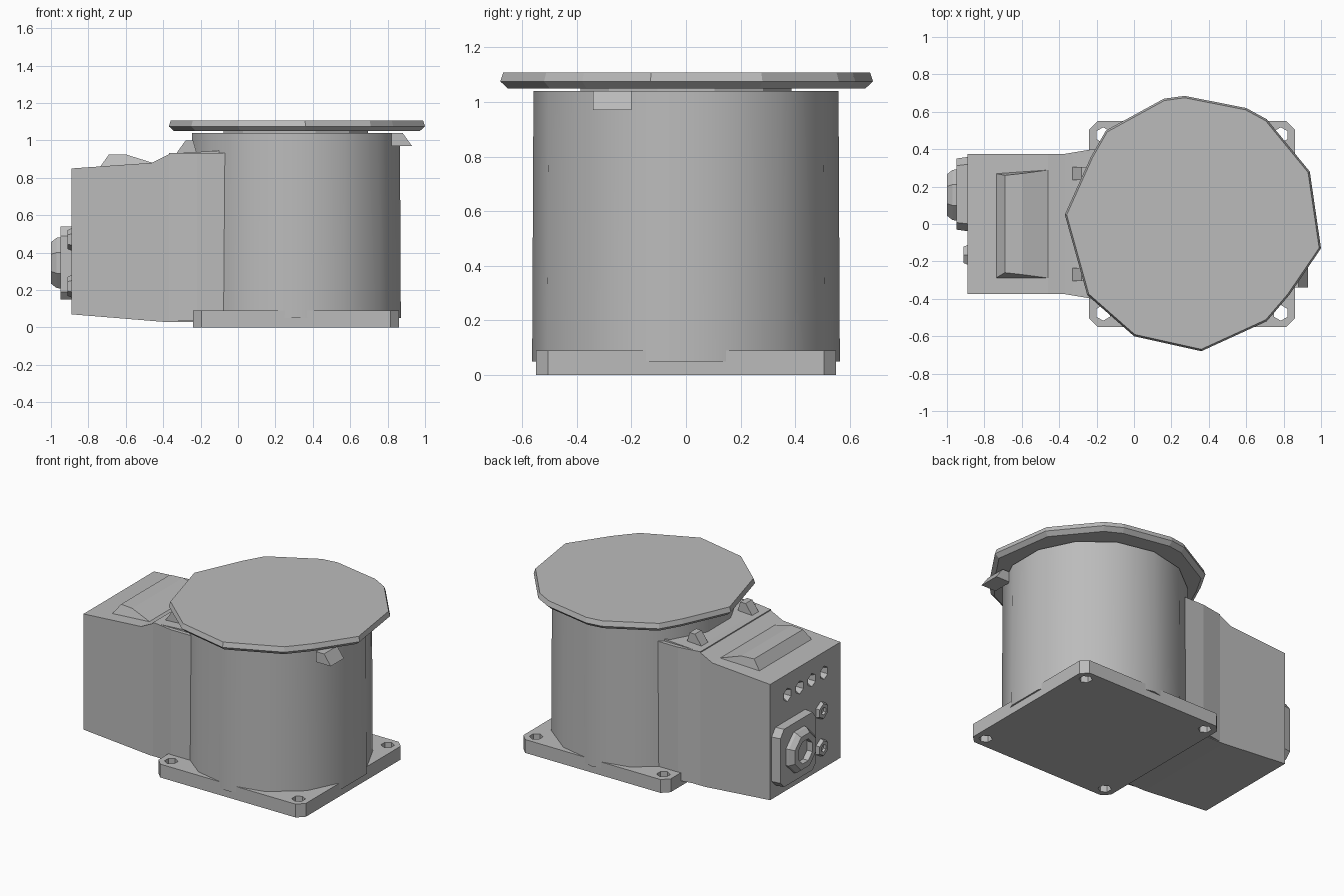
import bpy, bmesh, math
from mathutils import Matrix, Vector

if "Cube" in bpy.data.objects:
    bpy.data.objects.remove(bpy.data.objects["Cube"], do_unlink=True)

grey = bpy.data.materials.new("housing grey")
grey.use_nodes = True
colour = (0.5, 0.5, 0.5, 1)
grey.diffuse_color = colour
grey.node_tree.nodes["Principled BSDF"].inputs["Base Color"].default_value = colour


def finish(name, bm, smooth=None):
    bmesh.ops.recalc_face_normals(bm, faces=bm.faces)
    mesh = bpy.data.meshes.new(name)
    bm.to_mesh(mesh)
    bm.free()
    mesh.materials.append(grey)
    ob = bpy.data.objects.new(name, mesh)
    bpy.context.collection.objects.link(ob)
    if smooth:
        bpy.ops.object.select_all(action='DESELECT')
        ob.select_set(True)
        bpy.context.view_layer.objects.active = ob
        bpy.ops.object.shade_smooth_by_angle(angle=math.radians(smooth))
    return ob


def loft(name, rings, smooth=None):
    """Skin a stack of equal-length point rings and cap both ends."""
    bm = bmesh.new()
    loops = [[bm.verts.new(p) for p in ring] for ring in rings]
    n = len(loops[0])
    for low, high in zip(loops, loops[1:]):
        for i in range(n):
            j = (i + 1) % n
            bm.faces.new((low[i], low[j], high[j], high[i]))
    bm.faces.new(loops[0])
    bm.faces.new(loops[-1])
    return finish(name, bm, smooth)


def circle(n, r, turn=0.0):
    return [(r * math.cos(turn + math.tau * i / n), r * math.sin(turn + math.tau * i / n)) for i in range(n)]


def upright(name, sides, radius, x, y, z0, z1, smooth=None):
    pts = circle(sides, radius, math.pi / sides)
    return loft(name, [[(x + a, y + b, z) for a, b in pts] for z in (z0, z1)], smooth)


def sideways(name, sides, y, z, stations):
    """Turned part along x; stations are (x, radius)."""
    pts = circle(sides, 1, math.pi / sides)
    return loft(name, [[(x, y + a * r, z + b * r) for a, b in pts] for x, r in stations])


def profile(name, pts, y0, y1):
    return loft(name, [[(x, y, z) for x, z in pts] for y in (y0, y1)])


def cut(target, cutter):
    cutter.hide_render = True
    cutter.hide_set(True)
    cutter.display_type = 'WIRE'
    mod = target.modifiers.new(cutter.name, 'BOOLEAN')
    mod.operation = 'DIFFERENCE'
    mod.object = cutter
    mod.solver = 'EXACT'
    bpy.context.view_layer.objects.active = target
    bpy.ops.object.modifier_apply(modifier=mod.name)
    bpy.data.objects.remove(cutter, do_unlink=True)


# Square foot with clipped corners and bolt holes
cx = 0.31
hx, hy, c = 0.55, 0.55, 0.045
foot = [(hx - c, -hy), (hx, -hy + c), (hx, hy - c), (hx - c, hy),
        (-hx + c, hy), (-hx, hy - c), (-hx, -hy + c), (-hx + c, -hy)]
base = loft("base_plate", [[(cx + x, y, z) for x, y in foot] for z in (0, 0.09)])
for sx in (-1, 1):
    for sy in (-1, 1):
        cut(base, upright("bolt_hole", 6, 0.042, cx + sx * 0.475, sy * 0.475, -0.1, 0.2))

# Round motor housing, slightly wider at the foot
ring = circle(14, 1, math.pi / 14)
loft("motor_housing", [[(cx + x * r, y * r * 0.98, z) for x, y in ring]
                       for r, z in ((0.575, 0.05), (0.57, 1.04))], 40)
upright("turntable_neck", 12, 0.4, cx, 0, 1.03, 1.06)

# Faceted turntable disc
outline = [(1.0, -0.13), (0.94, 0.28), (0.71, 0.56), (0.6, 0.62), (0.27, 0.685), (0.16, 0.67),
           (-0.15, 0.5), (-0.23, 0.36), (-0.37, 0.05), (-0.25, -0.38), (0, -0.6),
           (0.36, -0.68), (0.71, -0.52), (0.83, -0.38)]
loft("turntable", [[(cx + (x - cx) * s, y * s, z) for x, y in outline]
                   for s, z in ((0.96, 1.05), (1, 1.075), (0.985, 1.107))])

# Side gearbox with stepped top and flared joint to the housing
side = [(-0.89, 0.07), (-0.4, 0.03), (-0.1, 0.03), (-0.1, 0.945), (-0.36, 0.93), (-0.46, 0.88), (-0.89, 0.85)]
box = profile("gearbox", side, -0.375, 0.375)
for i in range(4):
    cut(box, sideways("socket_cutter", 6, 0.19 - i * 0.13, 0.71, ((-0.92, 0.06), (-0.84, 0.02))))
joint = [(-0.37, -0.375), (-0.22, -0.4), (0, -0.4), (0, 0.4), (-0.22, 0.4), (-0.37, 0.375)]
loft("joint_flare", [[(x, y, z) for x, y in joint] for z in (0.035, 0.932)])

# Raised cover on the gearbox
lower = [(-0.74, -0.29), (-0.45, -0.29), (-0.45, 0.29), (-0.74, 0.27)]
upper = [(-0.69, -0.26), (-0.6, -0.27), (-0.6, 0.27), (-0.69, 0.26)]
loft("gearbox_cover", [[(x, y, 0.855 if x < -0.5 else 0.878) for x, y in lower],
                       [(x, y, 0.925) for x, y in upper]])

# Small eyelets beside the housing
for y in (-0.27, 0.27):
    profile("eyelet", [(-0.33, 0.93), (-0.22, 0.93), (-0.24, 1.0), (-0.28, 1.0)], y - 0.035, y + 0.035)

# Connector flange and plug on the gearbox end
flange = [(-0.04, 0.19), (0, 0.15), (0.32, 0.15), (0.36, 0.19), (0.36, 0.49), (0.32, 0.54), (0, 0.54), (-0.04, 0.49)]
loft("connector_flange", [[(-0.88, y, z) for y, z in flange],
                          [(-0.95, 0.16 + (y - 0.16) * 0.95, z) for y, z in flange]])
plug = sideways("connector_plug", 8, 0.155, 0.345, ((-0.94, 0.15), (-0.97, 0.145), (-1.0, 0.12)))
cut(plug, sideways("plug_bore", 8, 0.155, 0.345, ((-1.02, 0.08), (-0.96, 0.08))))
for z in (0.22, 0.47):
    knob = sideways("end_fitting", 6, -0.165, z, ((-0.88, 0.065), (-0.912, 0.05)))
    cut(knob, sideways("fitting_bore", 6, -0.165, z, ((-0.93, 0.025), (-0.895, 0.025))))

# Pointer tab under the turntable
profile("pointer_tab", [(0.82, 0.97), (0.93, 0.97), (0.88, 1.04), (0.82, 1.04)], -0.34, -0.2)
